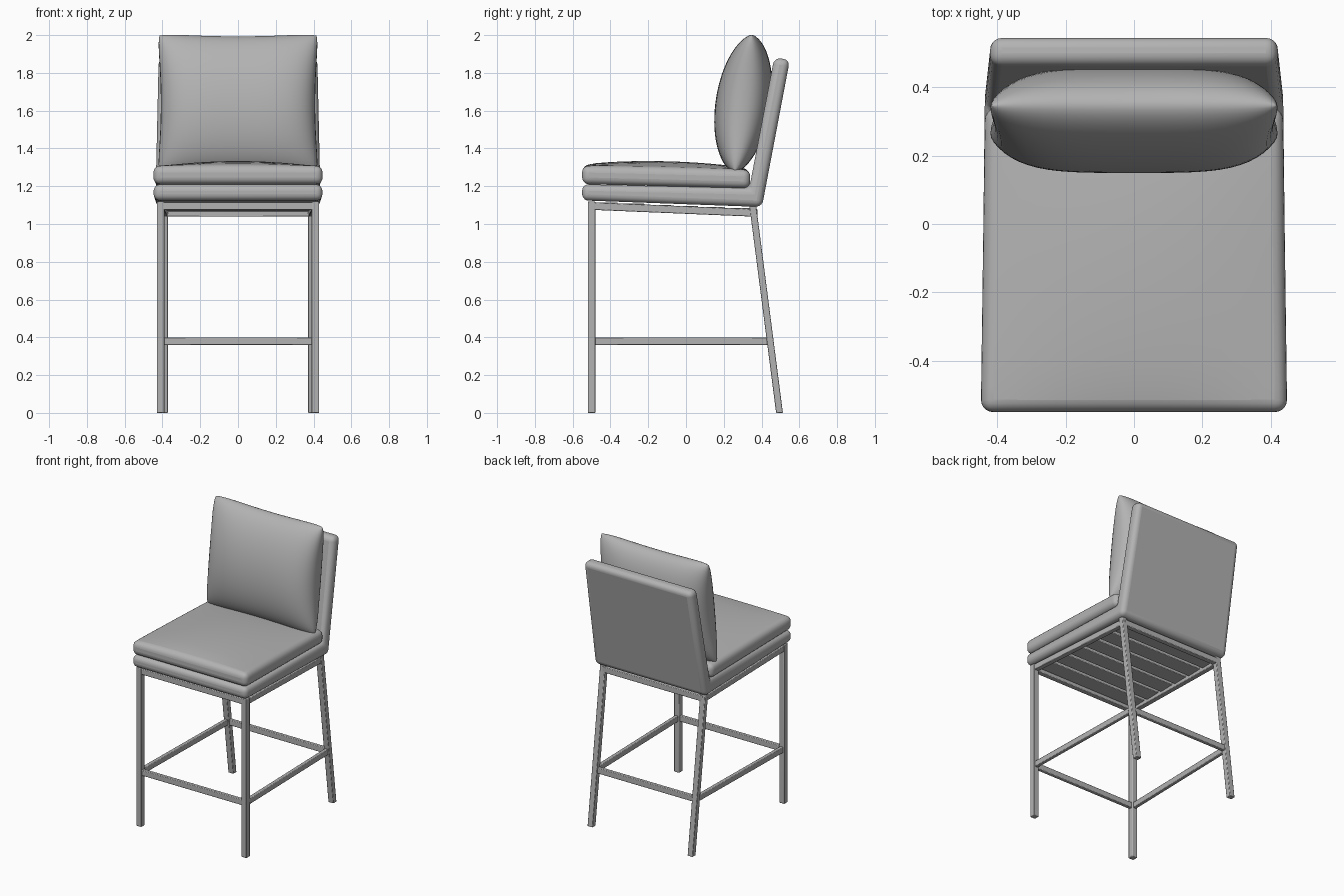
import bpy, bmesh
from mathutils import Vector

if "Cube" in bpy.data.objects:
    bpy.data.objects.remove(bpy.data.objects["Cube"])

grey = bpy.data.materials.new("plain_grey")
grey.use_nodes = True
color = (0.45, 0.45, 0.45, 1)
grey.diffuse_color = color
grey.node_tree.nodes["Principled BSDF"].inputs["Base Color"].default_value = color


def finish(name, bm, bevel=0.0, segments=5, angle=40):
    """Turn a bmesh into a shaded object, with optional rounded edges."""
    bmesh.ops.recalc_face_normals(bm, faces=bm.faces)
    mesh = bpy.data.meshes.new(name)
    bm.to_mesh(mesh)
    bm.free()
    mesh.materials.append(grey)
    obj = bpy.data.objects.new(name, mesh)
    bpy.context.collection.objects.link(obj)
    if bevel:
        mod = obj.modifiers.new("Rounded edges", "BEVEL")
        mod.width, mod.segments = bevel, segments
        mod.limit_method = "ANGLE"
        mod.angle_limit = 0.6
    bpy.ops.object.select_all(action="DESELECT")
    obj.select_set(True)
    bpy.context.view_layer.objects.active = obj
    bpy.ops.object.shade_smooth_by_angle(angle=angle * 3.14159 / 180)
    return obj


def bar(name, start, end, axis, a, b):
    """Straight tube whose ends are cut square to one axis."""
    others = [i for i in range(3) if i != axis]
    bm = bmesh.new()
    rings = []
    for point in (start, end):
        ring = []
        for sa, sb in ((-1, -1), (1, -1), (1, 1), (-1, 1)):
            p = Vector(point)
            p[others[0]] += sa * a / 2
            p[others[1]] += sb * b / 2
            ring.append(bm.verts.new(p))
        bm.faces.new(ring)
        rings.append(ring)
    for i in range(4):
        j = (i + 1) % 4
        bm.faces.new((rings[0][i], rings[0][j], rings[1][j], rings[1][i]))
    return finish(name, bm, 0.004, 2)


def frame_z(y):
    """Centre height of the gently sloping seat frame."""
    return 1.095 - 0.042 * (y + 0.5)


# Legs, side rails and side stretchers
FX, BX, FY, BY = 0.41, 0.39, -0.5, 0.36
for side, s in (("left", 1), ("right", -1)):
    bar(f"front_leg_{side}", (s * FX, FY, 0), (s * FX, FY, 1.12), 2, 0.04, 0.04)
    bar(f"back_leg_{side}", (s * BX, 0.495, 0), (s * BX, 0.353, 1.1), 2, 0.04, 0.036)
    bar(f"side_rail_{side}", (s * FX, FY, frame_z(FY)), (s * BX, BY, frame_z(BY)), 1, 0.036, 0.04)
    bar(f"side_stretcher_{side}", (s * FX, FY, 0.38), (s * BX, 0.445, 0.38), 1, 0.025, 0.04)

# Cross rails and cross stretchers
for place, y, ys, x in (("front", FY, FY, FX), ("back", BY, 0.445, BX)):
    bar(f"{place}_rail", (-x, y, frame_z(y)), (x, y, frame_z(y)), 0, 0.036, 0.04)
    bar(f"{place}_stretcher", (-x, ys, 0.38), (x, ys, 0.38), 0, 0.025, 0.04)

# Slats under the seat
for i in range(6):
    y = -0.42 + i * 0.142
    bar(f"seat_slat_{i + 1}", (-0.4, y, frame_z(y) + 0.012), (0.4, y, frame_z(y) + 0.012), 0, 0.115, 0.02)

# Upholstered seat base and leaning back, one L-shaped profile with narrowing width
profile = [(-0.55, 1.125, 0.447), (0.402, 1.09, 0.436), (0.55, 1.87, 0.42),
           (0.467, 1.88, 0.42), (0.335, 1.19, 0.436), (-0.55, 1.21, 0.447)]
bm = bmesh.new()
left = [bm.verts.new((w, y, z)) for y, z, w in profile]
right = [bm.verts.new((-w, y, z)) for y, z, w in profile]
bm.faces.new(left)
bm.faces.new(right)
for i in range(len(profile)):
    j = (i + 1) % len(profile)
    bm.faces.new((left[i], left[j], right[j], right[i]))
finish("seat_base_and_back", bm, 0.034)

# Crowned seat cushion
bm = bmesh.new()
bmesh.ops.create_grid(bm, x_segments=12, y_segments=12, size=1)
top = list(bm.verts)
out = bmesh.ops.extrude_face_region(bm, geom=list(bm.faces), use_keep_orig=True)
bottom = [g for g in out["geom"] if isinstance(g, bmesh.types.BMVert)]
for verts, is_top in ((top, True), (bottom, False)):
    for v in verts:
        u, t = v.co.x, v.co.y
        y = -0.105 + 0.445 * t
        z = 1.2 - 0.011 * t
        if is_top:
            z += 0.098 + 0.034 * (1 - u * u) * (1 - t * t) ** 0.7
        v.co = (u * (0.442 - 0.006 * t), y, z)
finish("seat_cushion", bm, 0.036, 5, 60)

# Plump back pillow with pinched corners
bm = bmesh.new()
for face in (-1, 1):
    grid = bmesh.ops.create_grid(bm, x_segments=32, y_segments=32, size=1)
    for v in grid["verts"]:
        # Pack the rows closer together near the seam
        u, t = (1.5 * c - 0.5 * c ** 3 for c in (v.co.x, v.co.y))
        puff = 0.148 * max(0, 1 - u ** 4) ** 0.45 * max(0, 1 - t * t) ** 0.55
        corner = 1 - 0.035 * (u * t) ** 8
        x = 0.43 * u * corner * (1 - 0.05 * (1 - t * t))
        z = 0.373 * t * corner * (1 - 0.045 * (1 - u * u))
        v.co = (x, 0.303 + 0.12 * z + face * puff, 1.637 + z)
bmesh.ops.remove_doubles(bm, verts=bm.verts, dist=0.0005)
finish("back_pillow", bm, 0, 1, 180)
